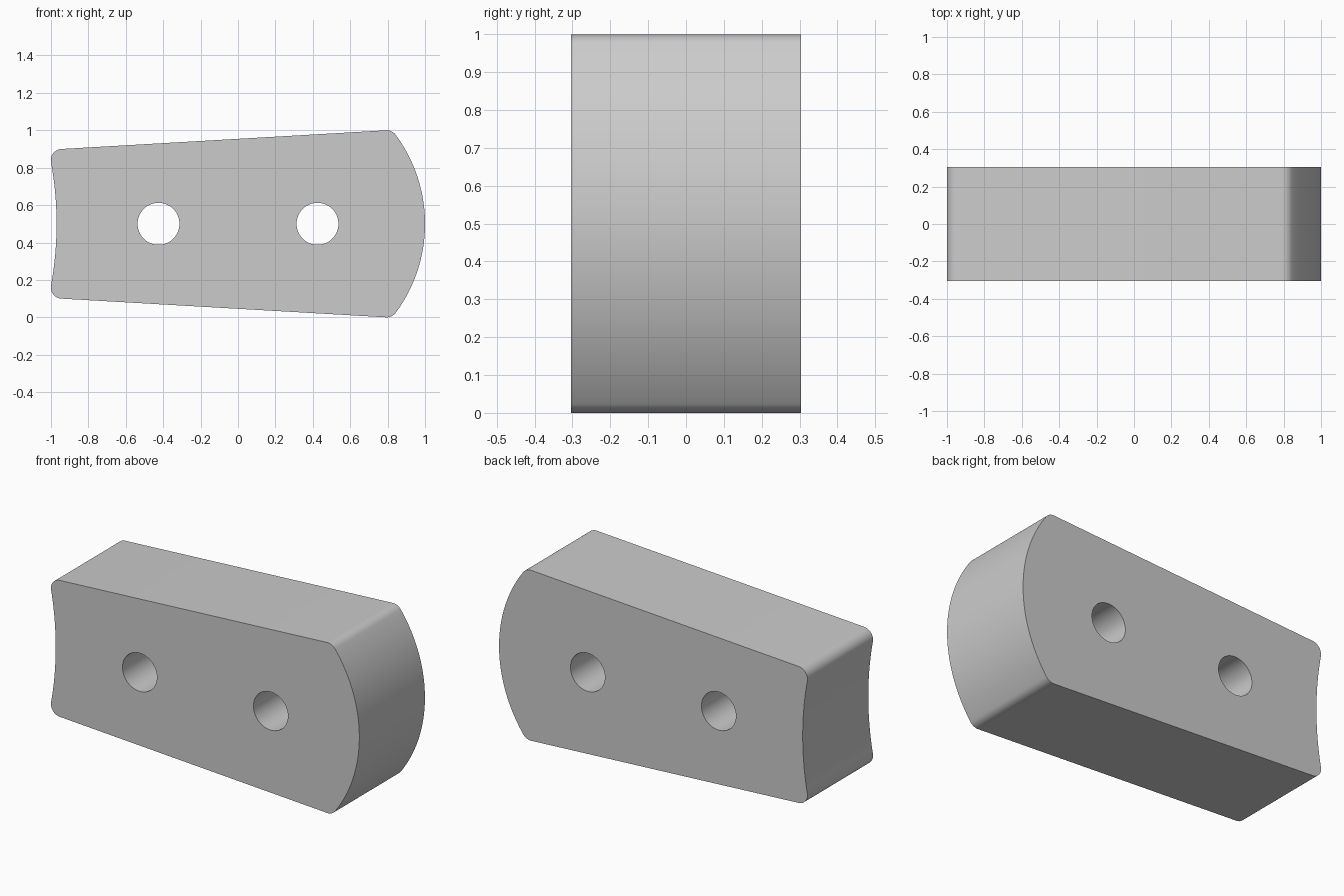
import bpy, bmesh
from math import sin, cos, atan2, sqrt, pi, tau, radians
from mathutils import Vector

if "Cube" in bpy.data.objects:
    bpy.data.objects.remove(bpy.data.objects["Cube"])

HALF_DEPTH = 0.304
MID_Z = 0.5
FILLET = 0.06
SLOPE, RISE = 0.0575, 0.4543          # upper edge: z = RISE + SLOPE * x
NOSE_X, NOSE_R = 0.2, 0.8             # convex end
TAIL_R = 1.83                         # concave end
TAIL_X = -0.97 - TAIL_R
HOLE_X, HOLE_R = 0.425, 0.112


def arc(cx, cz, r, a, b, steps):
    return [(cx + r * cos(a + (b - a) * i / steps),
             cz + r * sin(a + (b - a) * i / steps)) for i in range(steps + 1)]


def fillet_centre(cx, reach):
    """Where the inset upper edge meets a circle about (cx, 0)."""
    base = RISE - FILLET * sqrt(1 + SLOPE ** 2)
    a, b = 1 + SLOPE ** 2, SLOPE * base - cx
    x = (-b + sqrt(b * b - a * (cx * cx + base * base - reach ** 2))) / a
    return x, base + SLOPE * x


# Upper half of the outline, from the nose tip round to the tail middle
edge_normal = atan2(1, -SLOPE)
nx, nz = fillet_centre(NOSE_X, NOSE_R - FILLET)
tx, tz = fillet_centre(TAIL_X, TAIL_R + FILLET)
nose_angle = atan2(nz, nx - NOSE_X)
tail_angle = atan2(tz, tx - TAIL_X)
upper = arc(NOSE_X, 0, NOSE_R, 0, nose_angle, 24)
upper += arc(nx, nz, FILLET, nose_angle, edge_normal, 10)[1:]
upper += arc(tx, tz, FILLET, edge_normal, tail_angle + pi, 12)
upper += arc(TAIL_X, 0, TAIL_R, tail_angle, 0, 12)[1:]
outline = upper + [(x, -z) for x, z in upper[-2:0:-1]]
holes = [arc(s * HOLE_X, 0, HOLE_R, 0, tau, 48)[:-1] for s in (-1, 1)]

# Front face with two bores, extruded to the back
bm = bmesh.new()
for loop in [outline] + holes:
    verts = [bm.verts.new((x, -HALF_DEPTH, z + MID_Z)) for x, z in loop]
    for i, v in enumerate(verts):
        bm.edges.new((v, verts[i - 1]))
bmesh.ops.triangle_fill(bm, use_beauty=True, edges=bm.edges[:], normal=Vector((0, -1, 0)))
back = bmesh.ops.extrude_face_region(bm, geom=bm.faces[:], use_keep_orig=True)
bmesh.ops.translate(bm, vec=(0, 2 * HALF_DEPTH, 0),
                    verts=[g for g in back["geom"] if isinstance(g, bmesh.types.BMVert)])
bmesh.ops.recalc_face_normals(bm, faces=bm.faces[:])

mesh = bpy.data.meshes.new("tapered_block")
bm.to_mesh(mesh)
bm.free()
block = bpy.data.objects.new("tapered_block", mesh)
bpy.context.collection.objects.link(block)

# Plain grey material
grey = bpy.data.materials.new("light_grey")
grey.use_nodes = True
colour = (0.6, 0.6, 0.6, 1)
grey.diffuse_color = colour
grey.node_tree.nodes["Principled BSDF"].inputs["Base Color"].default_value = colour
mesh.materials.append(grey)

bpy.context.view_layer.objects.active = block
block.select_set(True)
bpy.ops.object.shade_smooth_by_angle(angle=radians(30))
